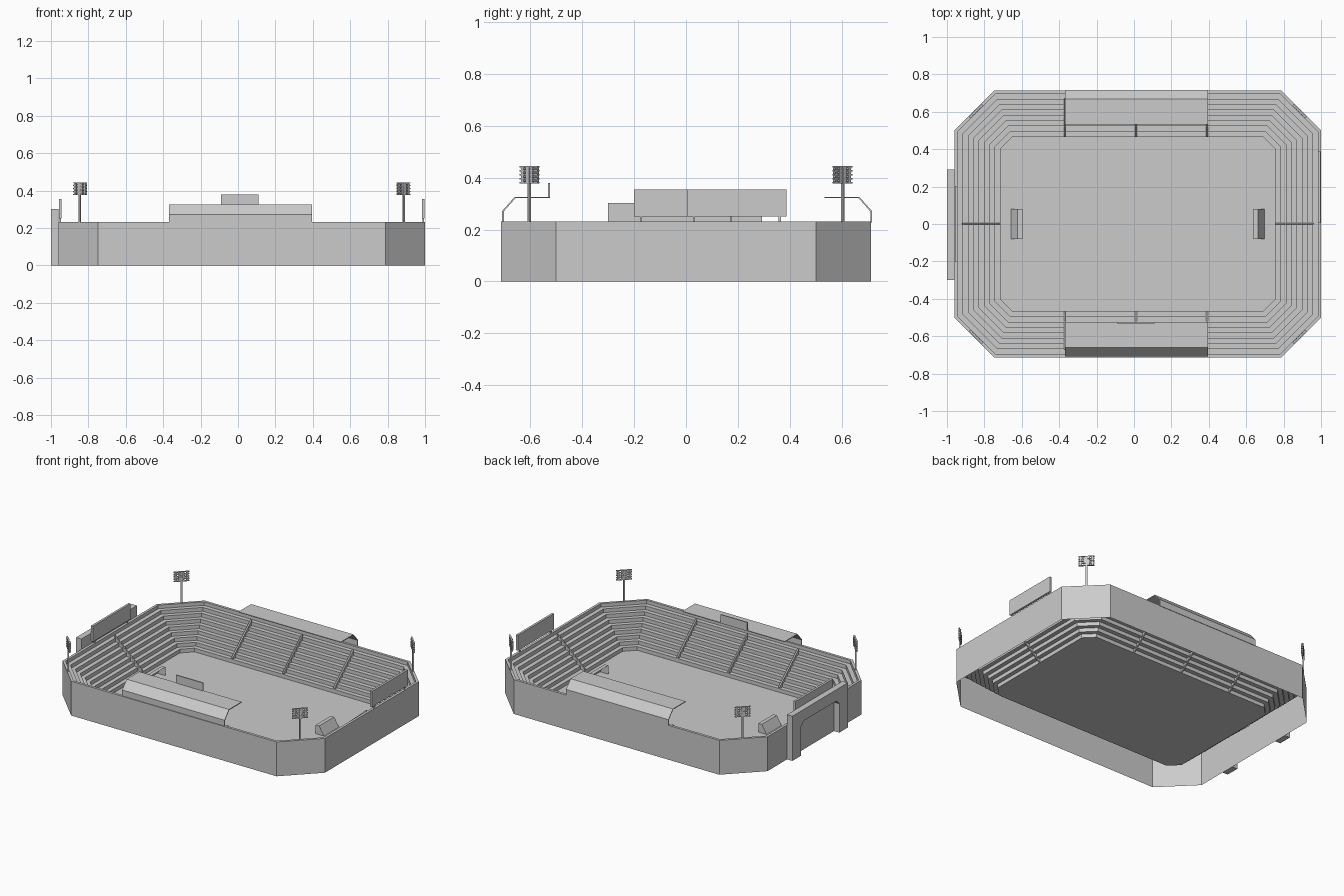
import bpy, bmesh, math
from mathutils import Vector, Matrix

if "Cube" in bpy.data.objects:
    bpy.data.objects.remove(bpy.data.objects["Cube"])

CX = 0.02  # bowl centre in x


def make(name, verts, faces):
    me = bpy.data.meshes.new(name)
    me.from_pydata([tuple(v) for v in verts], [], faces)
    bm = bmesh.new()
    bm.from_mesh(me)
    bmesh.ops.recalc_face_normals(bm, faces=bm.faces)
    bm.to_mesh(me)
    bm.free()
    ob = bpy.data.objects.new(name, me)
    bpy.context.collection.objects.link(ob)
    return ob


def box(name, x0, x1, y0, y1, z0, z1):
    v = [(x, y, z) for x in (x0, x1) for y in (y0, y1) for z in (z0, z1)]
    return make(name, v, [(0, 1, 3, 2), (4, 5, 7, 6), (0, 1, 5, 4),
                          (2, 3, 7, 6), (0, 2, 6, 4), (1, 3, 7, 5)])


def prism(name, pts, place):
    """Extrude a 2D profile; place(a, b, side) maps it into space."""
    n = len(pts)
    v = [place(a, b, s) for s in (0, 1) for a, b in pts]
    f = [tuple(range(n)), tuple(range(n, 2 * n))]
    f += [(i, (i + 1) % n, n + (i + 1) % n, n + i) for i in range(n)]
    return make(name, v, f)


def octagon(t, z):
    """Ring of the bowl: t = 0 at outer wall, t = 1 at the field edge."""
    hx, hy, c = 0.98 - 0.245 * t, 0.713 - 0.248 * t, 0.212 - 0.147 * t
    q = [(hx, -hy + c), (hx, hy - c), (hx - c, hy), (-hx + c, hy),
         (-hx, hy - c), (-hx, -hy + c), (-hx + c, -hy), (hx - c, -hy)]
    return [(CX + x, y, z) for x, y in q]


# Outer wall, rim and terraces as one stepped shell
STEPS, TOP, LOW = 8, 0.208, 0.006
rings = [(0, 0), (0, 0.232), (0.07, 0.232)]
for i in range(STEPS):
    z = LOW + (TOP - LOW) * (1 - i / STEPS)
    rings += [(0.07 + 0.93 * i / STEPS, z), (0.07 + 0.93 * (i + 1) / STEPS, z)]
rings.append((1, LOW))
verts = [p for t, z in rings for p in octagon(t, z)]
faces = [(r * 8 + i, r * 8 + (i + 1) % 8, r * 8 + 8 + (i + 1) % 8, r * 8 + 8 + i)
         for r in range(len(rings) - 1) for i in range(8)]
make("stand_bowl", verts, faces)

# Playing field
make("field", octagon(1, LOW), [tuple(range(8))])

# Field markings, thin dashed strips
mv, mf = [], []


def strip(a, b, w=0.004):
    a, b = Vector(a), Vector(b)
    d = (b - a).normalized()
    n = Vector((-d.y, d.x)) * w / 2
    k = len(mv)
    mv.extend([(*p, LOW + 0.0008) for p in (a + n, a - n, b - n, b + n)])
    mf.append((k, k + 1, k + 2, k + 3))


def dashed(a, b):
    a, b = Vector(a), Vector(b)
    n = max(1, round((b - a).length / 0.022))
    for i in range(n):
        strip(a.lerp(b, i / n), a.lerp(b, (i + 0.55) / n))


for s in (-1, 1):
    e = CX + s * 0.62
    dashed((CX - 0.62, s * 0.41), (CX + 0.62, s * 0.41))
    dashed((e, -0.41), (e, 0.41))
    for depth, half in ((0.19, 0.23), (0.07, 0.13)):
        f = e - s * depth
        dashed((f, -half), (f, half))
        for y in (-half, half):
            dashed((e, y), (f, y))
dashed((CX, -0.41), (CX, 0.41))
for i in range(28):
    a, b = [math.tau * (i + k) / 28 for k in (0, 0.55)]
    strip((CX + 0.1 * math.cos(a), 0.1 * math.sin(a)),
          (CX + 0.1 * math.cos(b), 0.1 * math.sin(b)))
make("field_markings", mv, mf)

# Aisle dividers running down the terraces
for s in (-1, 1):
    side = [(0.465, LOW), (0.465, 0.042), (0.67, 0.222), (0.67, 0.18)]
    for x in (-0.37, 0.01, 0.39):
        prism("aisle_divider", side,
              lambda a, b, k, x=x, s=s: (x - 0.004 + 0.009 * k, s * a, b))
    end = [(a + 0.27, b) for a, b in side]
    prism("end_aisle_divider", end,
          lambda a, b, k, s=s: (CX + s * a, -0.004 + 0.009 * k, b))

# Folded canopy roofs over both long stands
roof = [(0.708, 0.228), (0.708, 0.272), (0.66, 0.326), (0.525, 0.326),
        (0.525, 0.321), (0.657, 0.321), (0.702, 0.27), (0.702, 0.228)]
for s in (-1, 1):
    off = 0.008 if s > 0 else 0
    prism("canopy_roof", roof,
          lambda a, b, k, s=s: (-0.37 + 0.765 * k, s * (a + off), b))
box("roof_sign", -0.09, 0.11, -0.532, -0.524, 0.322, 0.38)

# Goals: open front, flat top, sloping back
for s in (-1, 1):
    v = [(CX + s * a, y, b) for y in (-0.08, 0.08)
         for a, b in ((0.617, LOW), (0.617, 0.065), (0.643, 0.065), (0.678, LOW))]
    make("goal", v, [(0, 1, 2, 3), (4, 5, 6, 7), (1, 2, 6, 5), (2, 3, 7, 6)])

# Scoreboards on the end rims
for x0, y0, y1 in ((-0.958, -0.2, 0.2), (0.983, 0.005, 0.387)):
    box("scoreboard", x0, x0 + 0.015, y0, y1, 0.25, 0.355)
    for y in (y0 + 0.022, y1 - 0.03):
        box("scoreboard_leg", x0 + 0.004, x0 + 0.011, y, y + 0.008, 0.225, 0.252)

# Entrance portal with bevelled opening corners
arch = [(-0.3, 0), (-0.3, 0.302), (0.292, 0.302), (0.292, 0), (0.2, 0),
        (0.2, 0.195), (0.17, 0.225), (-0.178, 0.225), (-0.208, 0.195), (-0.208, 0)]
prism("entrance_portal", arch, lambda a, b, k: (-1.0 + 0.04 * k, a, b))

# Floodlights: pole, slatted frame and lamp grid facing the field
for sx in (-1, 1):
    for sy in (-1, 1):
        base = Matrix.Translation((CX + sx * 0.866, sy * 0.604, 0))
        m = base @ Matrix.Rotation(math.atan2(-sy, -sx), 4, 'Z')
        parts = [box("floodlight_pole", -0.005, 0.005, -0.005, 0.005, 0.215, 0.44)]
        for r in range(5):
            z = 0.38 + 0.0155 * r
            parts.append(box("floodlight_bar", -0.004, 0.006, -0.049, 0.049, z - 0.0025, z + 0.0025))
        for y in (-0.036, 0.036):
            parts.append(box("floodlight_upright", -0.003, 0.003, y - 0.002, y + 0.002, 0.38, 0.442))
        for r in range(4):
            for c in range(4):
                ring = [(0.0068 * math.cos(math.tau * i / 8), 0.0068 * math.sin(math.tau * i / 8))
                        for i in range(8)]
                y, z = -0.036 + 0.024 * c, 0.3878 + 0.0155 * r
                parts.append(prism("floodlight_lamp", ring, lambda a, b, k, y=y, z=z:
                                   (-0.002 + 0.012 * k, y + a * 1.2, z + b)))
        for p in parts:
            p.data.transform(m)
